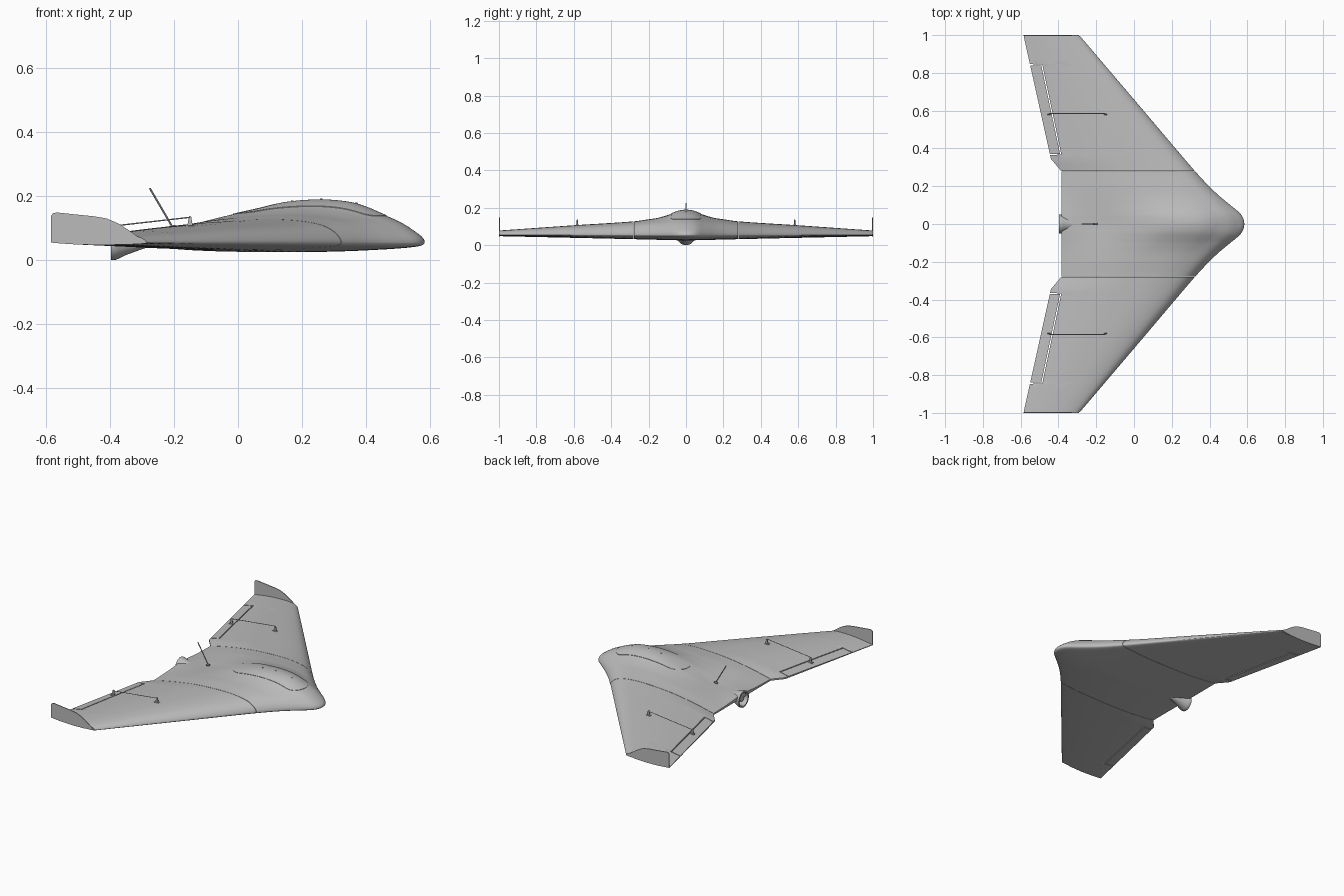
import bpy, bmesh, math
from mathutils import Vector

if "Cube" in bpy.data.objects:
    bpy.data.objects.remove(bpy.data.objects["Cube"], do_unlink=True)

grey = bpy.data.materials.new("light_grey")
grey.use_nodes = True
grey.diffuse_color = (0.5, 0.5, 0.5, 1)
grey.node_tree.nodes["Principled BSDF"].inputs["Base Color"].default_value = (0.5, 0.5, 0.5, 1)


def finish(name, bm, angle=35):
    bmesh.ops.remove_doubles(bm, verts=bm.verts, dist=0.00005)
    bmesh.ops.recalc_face_normals(bm, faces=bm.faces)
    me = bpy.data.meshes.new(name)
    bm.to_mesh(me)
    bm.free()
    me.materials.append(grey)
    ob = bpy.data.objects.new(name, me)
    bpy.context.collection.objects.link(ob)
    bpy.ops.object.select_all(action='DESELECT')
    ob.select_set(True)
    bpy.context.view_layer.objects.active = ob
    bpy.ops.object.shade_smooth_by_angle(angle=math.radians(angle))
    return ob


def curve(points, smooth=True):
    """Interpolating function through a few (t, value) points."""
    def slope(i):
        a, b = points[max(i - 1, 0)], points[min(i + 1, len(points) - 1)]
        return (b[1] - a[1]) / (b[0] - a[0])

    def f(t):
        i = 0
        while i < len(points) - 2 and t > points[i + 1][0]:
            i += 1
        (t0, a), (t1, b) = points[i], points[i + 1]
        h = t1 - t0
        s = min(max((t - t0) / h, 0), 1)
        if not smooth:
            return a + (b - a) * s
        m0, m1 = slope(i) * h, slope(i + 1) * h
        return (a + m0 * s + (3 * (b - a) - 2 * m0 - m1) * s * s
                + (2 * (a - b) + m0 + m1) * s ** 3)
    return f


# Planform, spanwise height and section shapes (sections use the root of the chord fraction)
lead = curve([(-.03, .578), (0, .584), (.03, .578), (.06, .558), (.1, .51), (.15, .45),
              (.2, .397), (.25, .35), (.3, .305), (.65, .008), (1, -.29)])
trail = curve([(0, -.385), (.28, -.385), (.345, -.44), (1, -.585)], smooth=False)
peak = curve([(-.04, .183), (0, .188), (.04, .183), (.07, .172), (.1, .16), (.15, .146),
              (.2, .138), (.28, .127), (.6, .106), (1, .078)])
depth = curve([(0, .03), (.28, .023), (1, .007)], smooth=False)
body_shape = curve([(0, 0), (.17, .25), (.28, .48), (.37, .67), (.43, .82), (.49, .94), (.58, 1),
                    (.67, .94), (.74, .78), (.81, .6), (.89, .35), (.95, .24), (1, .18)])
wing_shape = curve([(0, 0), (.1, .25), (.17, .45), (.28, .73), (.41, .92), (.54, 1),
                    (.67, .96), (.77, .86), (.86, .66), (.94, .4), (1, .14)])
belly_shape = curve([(0, 0), (.1, .3), (.2, .48), (.35, .7), (.55, .95), (.7, 1),
                     (.85, .85), (.95, .4), (1, 0)])
MID = .055


def chord(x, y):
    y = abs(y)
    return math.sqrt(min(max((lead(y) - x) / (lead(y) - trail(y)), 0), 1))


def top(x, y):
    v, y = chord(x, y), abs(y)
    w = math.exp(-(y / .13) ** 2)
    return MID + (peak(y) - MID) * (w * body_shape(v) + (1 - w) * wing_shape(v))


def bottom(x, y):
    return MID - depth(abs(y)) * belly_shape(chord(x, y))


def panel(name, ys, front, back, n=44, power=2):
    """Closed skin between two x limits, following the wing surfaces."""
    bm = bmesh.new()
    rows = []
    for y in ys:
        a, b = front(abs(y)), back(abs(y))
        xs = [a + (b - a) * (i / n) ** power for i in range(n + 1)]
        rows.append(([bm.verts.new((x, y, top(x, y))) for x in xs],
                     [bm.verts.new((x, y, bottom(x, y))) for x in xs]))
    for (t0, b0), (t1, b1) in zip(rows, rows[1:]):
        for i in range(n):
            bm.faces.new((t0[i], t0[i + 1], t1[i + 1], t1[i]))
            bm.faces.new((b0[i], b1[i], b1[i + 1], b0[i + 1]))
        for k in (0, n):
            bm.faces.new((t0[k], b0[k], b1[k], t1[k]))
    for t, b in (rows[0], rows[-1]):
        for i in range(n):
            bm.faces.new((t[i], b[i], b[i + 1], t[i + 1]))
    return finish(name, bm)


def span(a, b, n):
    return [a + (b - a) * i / n for i in range(n + 1)]


def rod(name, a, b, r, sides=8):
    a, b = Vector(a), Vector(b)
    bm = bmesh.new()
    bmesh.ops.create_cone(bm, cap_ends=True, segments=sides, radius1=r, radius2=r,
                          depth=(b - a).length)
    turn = (b - a).to_track_quat('Z', 'Y').to_matrix()
    for v in bm.verts:
        v.co = turn @ v.co + (a + b) / 2
    return finish(name, bm)


def plate(name, outline, y0, y1):
    """Flat part drawn in the x-z plane and extruded along y."""
    bm = bmesh.new()
    face = bm.faces.new([bm.verts.new((x, y0, z)) for x, z in outline])
    out = bmesh.ops.extrude_face_region(bm, geom=[face])
    bmesh.ops.translate(bm, vec=(0, y1 - y0, 0),
                        verts=[g for g in out["geom"] if isinstance(g, bmesh.types.BMVert)])
    return finish(name, bm)


# Centre body
panel("centre_body", span(-.279, .279, 62), lead, trail, 56)

# Hatch lid, a rounded strip lying on the hump
bm = bmesh.new()
R, X0, X1, N = .08, -.015, .465, 16
ends = [R * (1 - math.cos(math.pi / 2 * i / 12)) for i in range(13)]
xs = [X0 + e for e in ends] + span(X0 + R, X1 - R, 20)[1:-1] + [X1 - e for e in reversed(ends)]
lid = []
for x in xs:
    d = max(X0 + R - x, x - X1 + R, 0)
    half = math.sqrt(max(R * R - d * d, 0))
    lid.append([bm.verts.new((x, half * s, top(x, half * s) + .002)) for s in span(-1, 1, N)])
for p, q in zip(lid, lid[1:]):
    for i in range(N):
        bm.faces.new((p[i], p[i + 1], q[i + 1], q[i]))
bmesh.ops.remove_doubles(bm, verts=bm.verts, dist=.00005)
rim = [e for e in bm.edges if e.is_boundary]
out = bmesh.ops.extrude_edge_only(bm, edges=rim)
bmesh.ops.translate(bm, vec=(0, 0, -.005),
                    verts=[g for g in out["geom"] if isinstance(g, bmesh.types.BMVert)])
finish("hatch_lid", bm)
for x in (.17, .26, .37):
    rod("hatch_screw", (x, 0, top(x, 0)), (x, 0, top(x, 0) + .004), .004)

# Motor housing: flared sleeve with an open rear
bm = bmesh.new()
rings = []
sleeve = [(-.24, .004, .06), (-.28, .017, .058), (-.32, .028, .055), (-.35, .036, .052),
          (-.375, .046, .05), (-.385, .05, .05), (-.397, .05, .05), (-.397, .041, .05),
          (-.36, .034, .05)]
for x, r, z in sleeve:
    rings.append([bm.verts.new((x, r * math.cos(a), z + r * math.sin(a)))
                  for a in span(0, 2 * math.pi, 32)[:-1]])
for p, q in zip(rings, rings[1:]):
    for i in range(32):
        bm.faces.new((p[i], p[(i + 1) % 32], q[(i + 1) % 32], q[i]))
bm.faces.new(rings[0])
bm.faces.new(rings[-1])
finish("motor_housing", bm)
rod("motor_hub", (-.36, 0, .05), (-.385, 0, .05), .018, 20)

# Antenna
rod("antenna", (-.2, 0, .095), (-.276, 0, .225), .003)
rod("antenna_base", (-.215, 0, .1), (-.195, 0, .105), .006)

# Outer wings, elevons, winglets and control linkages
IN, OUT = .37, .84
hinge = curve([(IN, -.385), (OUT, -.485)], smooth=False)
winglet = [(-.29, .057), (-.32, .078), (-.345, .096), (-.375, .115), (-.41, .13), (-.45, .137),
           (-.51, .143), (-.565, .149), (-.578, .147), (-.585, .138), (-.585, .056),
           (-.52, .05), (-.44, .047), (-.36, .049)]


def wing_back(y):
    return hinge(y) if IN - .0035 < y < OUT + .0055 else trail(y)


for side, label in ((1, "left"), (-1, "right")):
    ys = ([.281, .3, .32, .345, IN - .004] + span(IN - .003, OUT + .005, 24)
          + [OUT + .006] + span(.87, .996, 5))
    panel(label + "_wing", [side * y for y in ys], lead, wing_back)
    panel(label + "_elevon", [side * y for y in span(IN, OUT, 12)],
          lambda y: hinge(y) - .006, trail, 6, 1)
    plate(label + "_winglet", winglet, side * .995, side)
    for x in (-.455, -.345):
        rod(label + "_winglet_screw", (x, side * .992, .062), (x, side, .062), .005, 10)
    # Horns stand on the wing and the elevon, joined by a thin pushrod
    y = side * .58
    tips = []
    for part, x, tip in (("servo_horn", -.15, .138), ("elevon_horn", -.45, .104)):
        z = top(x, y)
        plate(f"{label}_{part}", [(x - .009, z - .004), (x + .009, z - .004), (x + .004, tip - .003),
                                  (x, tip), (x - .004, tip - .003)], y - .003, y + .003)
        plate(f"{label}_{part}_foot", [(x - .014, z - .004), (x + .014, z - .004),
                                       (x + .014, z + .003), (x - .014, z + .003)], y - .008, y + .008)
        tips.append((x, y + side * .005, tip - .004))
    rod(label + "_pushrod", tips[0], tips[1], .002, 6)
